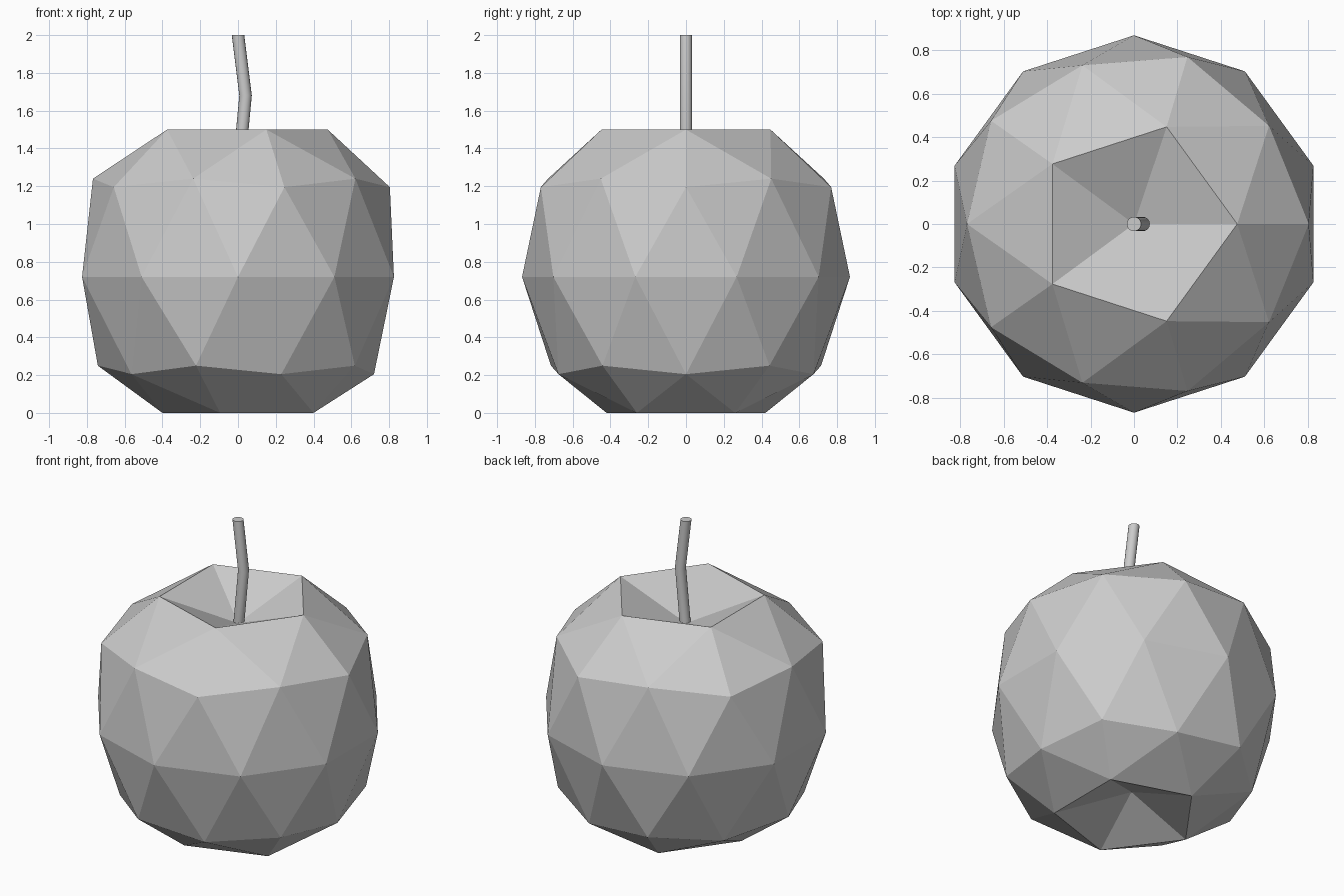
import bpy
import bmesh
from math import atan2, cos, sin, radians
from mathutils import Vector

cube = bpy.data.objects.get("Cube")
if cube:
    bpy.data.objects.remove(cube, do_unlink=True)

grey = bpy.data.materials.new("light grey")
grey.use_nodes = True
grey.diffuse_color = (0.6, 0.6, 0.6, 1)
grey.node_tree.nodes["Principled BSDF"].inputs["Base Color"].default_value = grey.diffuse_color


def add_object(name, bm):
    bmesh.ops.recalc_face_normals(bm, faces=bm.faces)
    mesh = bpy.data.meshes.new(name)
    bm.to_mesh(mesh)
    bm.free()
    mesh.materials.append(grey)
    obj = bpy.data.objects.new(name, mesh)
    bpy.context.collection.objects.link(obj)
    return obj


# Fruit body: a faceted sphere whose rings are reshaped and poles pushed in
# Each ring, top to bottom: unit height, new radius, new height, sideways shift
RINGS = [
    (1.0, 0, 1.32, 0),
    (0.851, 0.47, 1.5, 0.005),
    (0.526, 0.768, 1.24, 0),
    (0.447, 0.808, 1.195, -0.004),
    (0, 0.868, 0.72, 0),
    (-0.447, 0.752, 0.25, 0.01),
    (-0.526, 0.71, 0.205, 0.01),
    (-0.851, 0.442, 0, 0.042),
    (-1.0, 0, 0.17, 0.02),
]
bm = bmesh.new()
bmesh.ops.create_icosphere(bm, subdivisions=2, radius=1)
for v in bm.verts:
    _, radius, height, shift = min(RINGS, key=lambda ring: abs(ring[0] - v.co.z))
    angle = atan2(v.co.y, v.co.x)
    v.co = Vector((shift + radius * cos(angle), radius * sin(angle), height))
add_object("fruit_body", bm)

# Bent stem: level circles joined along a kinked path
SIDES = 16
STEM_RADIUS = 0.033
bm = bmesh.new()
loops = []
for x, z in [(0.005, 1.31), (0.04, 1.68), (0, 2)]:
    circle = bmesh.ops.create_circle(bm, segments=SIDES, radius=STEM_RADIUS)["verts"]
    bmesh.ops.translate(bm, verts=circle, vec=(x, 0, z))
    loops.append(circle)
for low, high in zip(loops, loops[1:]):
    for i in range(SIDES):
        j = (i + 1) % SIDES
        bm.faces.new((low[i], low[j], high[j], high[i]))
bm.faces.new(loops[0])
bm.faces.new(loops[-1])
stem = add_object("stem", bm)

bpy.ops.object.select_all(action="DESELECT")
stem.select_set(True)
bpy.context.view_layer.objects.active = stem
bpy.ops.object.shade_smooth_by_angle(angle=radians(30))
